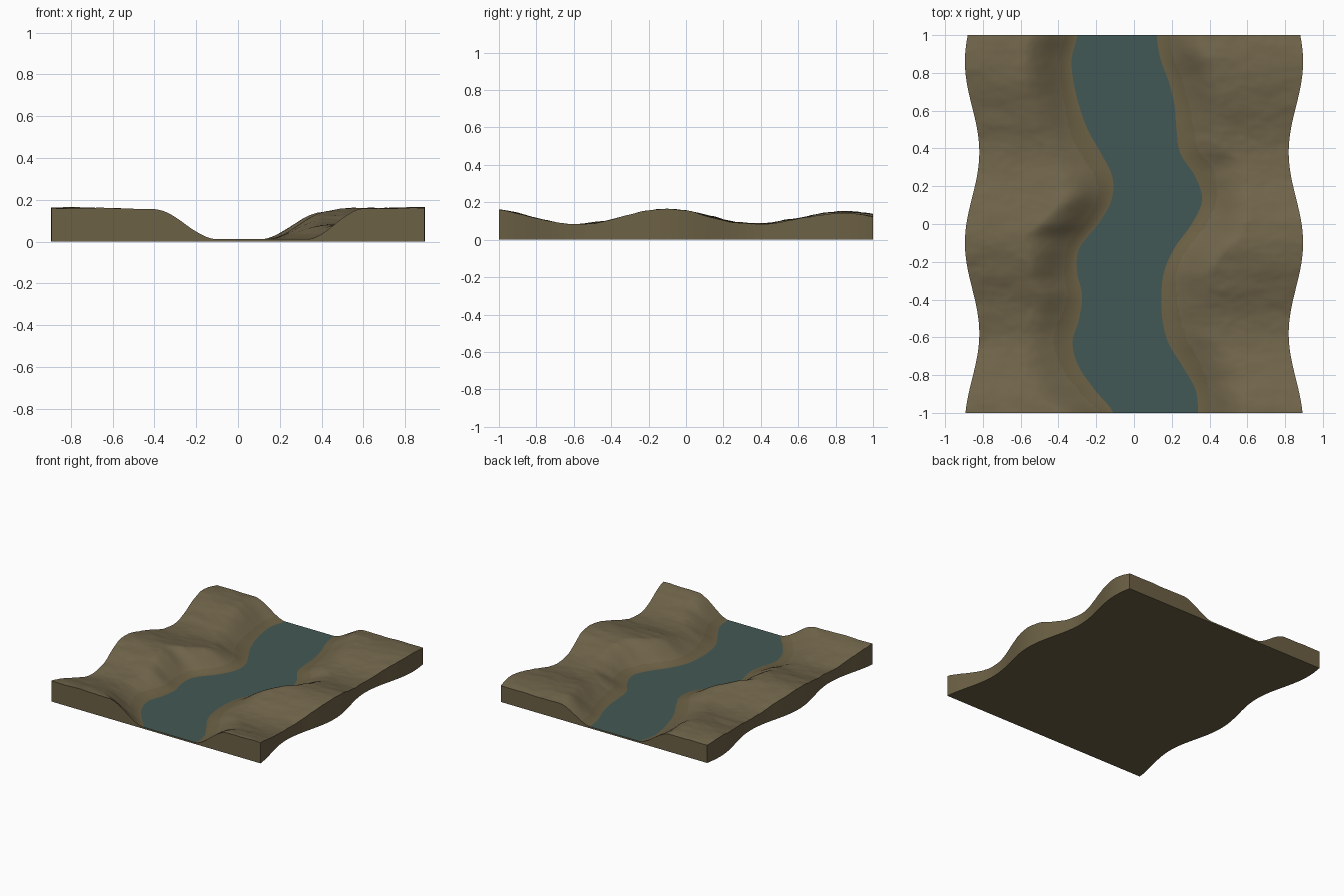
import bpy, bmesh, math
from mathutils import Vector, noise

if "Cube" in bpy.data.objects:
    bpy.data.objects.remove(bpy.data.objects["Cube"])


def material(name, rgb):
    m = bpy.data.materials.new(name)
    m.use_nodes = True
    colour = tuple((c / 255) ** 2.2 for c in rgb) + (1,)
    m.diffuse_color = colour
    bsdf = m.node_tree.nodes["Principled BSDF"]
    bsdf.inputs["Base Color"].default_value = colour
    bsdf.inputs["Roughness"].default_value = 0.9
    return m


HILL = material("hill_brown", (113, 102, 77))
BANK = material("bank_brown", (108, 97, 71))
WATER = material("river_teal", (68, 89, 85))

WATER_Z = 0.012
ROWS = 160

# Shorelines, evenly spaced from front to back
LEFT_SHORE = [-.11, -.21, -.295, -.325, -.29, -.275, -.302, -.288, -.19,
              -.12, -.115, -.175, -.245, -.29, -.32, -.33, -.3]
RIGHT_SHORE = [.34, .325, .255, .18, .15, .145, .16, .215, .305,
               .36, .325, .245, .225, .215, .185, .14, .12]


def spline(points, y):
    """Smooth curve through evenly spaced values on y = -1..1."""
    last = len(points) - 1
    f = (y + 1) / 2 * last
    i = min(int(f), last - 1)
    t = f - i
    a, b = points[max(i - 1, 0)], points[i]
    c, d = points[i + 1], points[min(i + 2, last)]
    return b + t / 2 * (c - a + t * (2 * a - 5 * b + 4 * c - d
                                     + t * (3 * (b - c) + d - a)))


def wave(y):
    return math.cos(math.tau * (y + 0.1) / 0.96)


def outer(y):
    return 0.857 + 0.038 * wave(y)


def left_shore(y):
    return spline(LEFT_SHORE, y)


def right_shore(y):
    return spline(RIGHT_SHORE, y)


def ground(x, y, shore):
    """Rolling plateau that falls away to the shoreline."""
    back = max(0, y)
    top = 0.12 + wave(y) * (0.04 - 0.014 * back)
    if x > 0:
        top -= 0.013 * back
    top += 0.012 * max(0, abs(x) - 0.6)
    top += 0.006 * noise.fractal(Vector((x * 4, y * 7, 3)), 0.9, 2.0, 4)
    e = 0.03
    lo, hi = max(-1, y - e), min(1, y + e)
    slope = (shore(hi) - shore(lo)) / (hi - lo)
    t = min(1, abs(x - shore(y)) / math.hypot(1, slope) / 0.25)
    ramp = t * t * (3 - 2 * t)
    return WATER_Z + (top - WATER_Z) * (0.8 * ramp + 0.2 * t)


def slab(name, x_start, x_end, cols, height, mats, rule, power, walls):
    """Solid strip between two edge curves, with flat floor and outer walls."""
    bm = bmesh.new()
    top, floor = [], []
    for j in range(ROWS + 1):
        y = -1 + 2 * j / ROWS
        a, b = x_start(y), x_end(y)
        xs = [a + (b - a) * (i / cols) ** power for i in range(cols + 1)]
        top.append([bm.verts.new((x, y, height(x, y))) for x in xs])
        floor.append([bm.verts.new((x, y, 0)) for x in xs])
    for j in range(ROWS):
        for i in range(cols):
            for g in (top, floor):
                f = bm.faces.new((g[j][i], g[j][i + 1], g[j + 1][i + 1], g[j + 1][i]))
                if g is top:
                    f.material_index = rule(f.calc_center_median())
                else:
                    f.material_index = len(mats) - 1
        if walls:
            bm.faces.new((top[j][-1], top[j + 1][-1], floor[j + 1][-1],
                          floor[j][-1])).material_index = len(mats) - 1
    for j in (0, ROWS):
        for i in range(cols):
            bm.faces.new((top[j][i], top[j][i + 1], floor[j][i + 1],
                          floor[j][i])).material_index = len(mats) - 1
    # Turn every face outward from the slab's core
    for f in bm.faces:
        f.normal_update()
        c, n = f.calc_center_median(), f.normal
        if abs(n.z) > 0.05 and abs(c.y) < 0.9999:
            flip = (n.z > 0) != (c.z > 0.001)
        elif abs(c.y) > 0.9999:
            flip = n.y * c.y < 0
        else:
            flip = n.x * c.x < 0
        if flip:
            f.normal_flip()
    mesh = bpy.data.meshes.new(name)
    bm.to_mesh(mesh)
    bm.free()
    for m in mats:
        mesh.materials.append(m)
    ob = bpy.data.objects.new(name, mesh)
    bpy.context.collection.objects.link(ob)
    bpy.ops.object.select_all(action='DESELECT')
    ob.select_set(True)
    bpy.context.view_layer.objects.active = ob
    bpy.ops.object.shade_smooth_by_angle(angle=math.radians(40))
    return ob


# Hills on both sides, with bare earth low down by the water
def low_ground(c):
    return 1 if c.z < 0.037 else 0


for name, shore, side in (("right_hills", left_shore, -1), ("left_hills", right_shore, 1)):
    slab(name, shore, lambda y, s=side: s * outer(y), 60,
         lambda x, y, s=shore: ground(x, y, s),
         (HILL, BANK), low_ground, 1.25, True)

# River surface with earth bed beneath
slab("river", left_shore, right_shore, 8, lambda x, y: WATER_Z,
     (WATER, BANK), lambda c: 0, 1, False)
